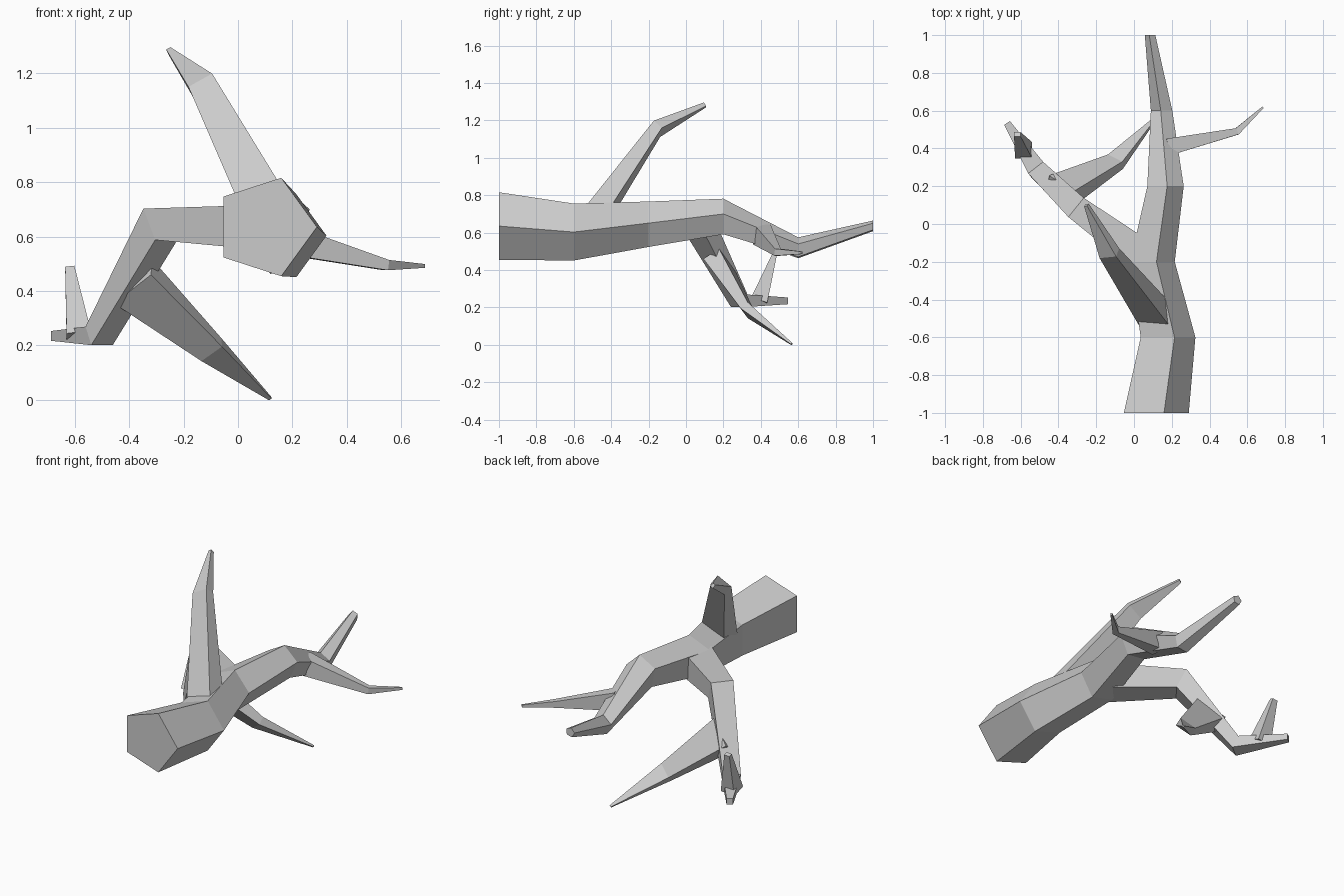
import bpy, bmesh
from math import sin, cos, radians
from mathutils import Vector

if "Cube" in bpy.data.objects:
    bpy.data.objects.remove(bpy.data.objects["Cube"])


def skin(name, rings):
    """Join rings of points into a closed, flat-shaded tube."""
    bm = bmesh.new()
    vs = [[bm.verts.new(p) for p in r] for r in rings]
    n = len(rings[0])
    for a, b in zip(vs, vs[1:]):
        for i in range(n):
            j = (i + 1) % n
            bm.faces.new((a[i], a[j], b[j], b[i]))
    bm.faces.new(vs[0][::-1])
    bm.faces.new(vs[-1])
    bmesh.ops.recalc_face_normals(bm, faces=bm.faces[:])
    me = bpy.data.meshes.new(name)
    bm.to_mesh(me)
    bm.free()
    ob = bpy.data.objects.new(name, me)
    bpy.context.collection.objects.link(ob)


def branch(name, side, path):
    """Four-sided tapering limb; path = (centre, half width along side, half depth)."""
    pts = [Vector(p[0]) for p in path]
    rings = []
    for i, (_, w, d) in enumerate(path):
        t = Vector()
        if i > 0:
            t += (pts[i] - pts[i - 1]).normalized()
        if i < len(pts) - 1:
            t += (pts[i + 1] - pts[i]).normalized()
        t.normalize()
        u = Vector(side)
        u = (u - t * u.dot(t)).normalized()
        v = t.cross(u)
        rings.append([pts[i] + u * w * a + v * d * b
                      for a, b in ((1, 1), (-1, 1), (-1, -1), (1, -1))])
    skin(name, rings)


# Main stem: five-sided rings (y, centre x, centre z, radius, twist)
stem = [(-1, .10, .635, .19, 0), (-.6, .165, .603, .16, 0), (-.2, .088, .642, .128, 4),
        (.2, .163, .68, .102, 11), (.6, .148, .515, .06, 24), (1, .087, .635, .03, 30)]
skin("main_stem", [[(x + r * cos(radians(a + 72 * k)), y, z + r * sin(radians(a + 72 * k)))
                    for k in range(5)] for y, x, z, r, a in stem])

# Upright limb
branch("upper_branch", (.9, 0, .4), [((.137, -.513, .64), .09, .06),
                                     ((-.13, -.155, 1.155), .05, .03),
                                     ((-.252, .1, 1.282), .009, .012)])

# Thin limb on the right
branch("right_branch", (0, 0, 1), [((.17, .405, .59), .055, .045),
                                   ((.545, .49, .495), .019, .018),
                                   ((.683, .618, .492), .007, .005)])

# Crooked limb on the left
branch("left_branch", (0, 0, 1), [((.10, -.21, .635), .08, .09),
                                  ((-.285, .07, .645), .064, .065),
                                  ((-.51, .285, .235), .038, .05),
                                  ((-.672, .535, .235), .018, .018)])

# Twig rising from the left limb
branch("left_twig", (1, 0, 0), [((-.585, .39, .235), .045, .045),
                                ((-.618, .475, .487), .017, .012)])

# Spike reaching down to the ground
branch("lower_spike", (.6, -.45, .6), [((-.385, .175, .435), .095, .05),
                                       ((-.098, .33, .185), .05, .025),
                                       ((.118, .565, .005), .006, .005)])
